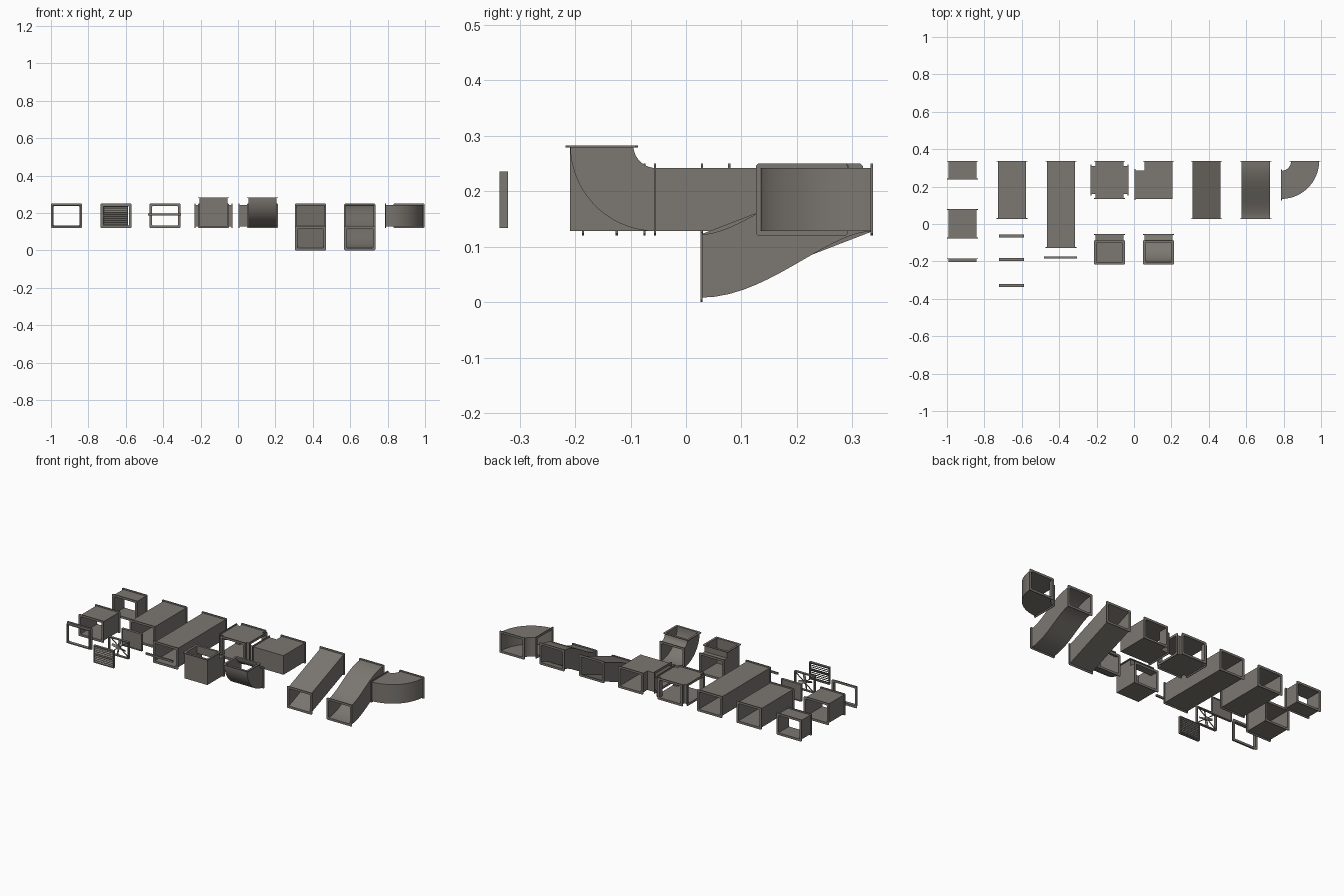
import bpy, bmesh, math
from mathutils import Vector, Matrix

cube = bpy.data.objects.get("Cube")
if cube:
    bpy.data.objects.remove(cube)

metal = bpy.data.materials.new("warm grey metal")
metal.use_nodes = True
metal.diffuse_color = (0.2, 0.185, 0.165, 1)
metal.node_tree.nodes["Principled BSDF"].inputs["Base Color"].default_value = metal.diffuse_color

X, Y, Z = Vector((1, 0, 0)), Vector((0, 1, 0)), Vector((0, 0, 1))
HW, HH = 0.075, 0.057      # half width and half height of a duct
MID, LOW = 0.185, 0.065    # centre heights
BACK = 0.337
WALL, LIP, LIP_T = 0.005, 0.008, 0.004


def finish(name, bm):
    mesh = bpy.data.meshes.new(name)
    bm.to_mesh(mesh)
    bm.free()
    mesh.materials.append(metal)
    obj = bpy.data.objects.new(name, mesh)
    bpy.context.collection.objects.link(obj)
    bpy.ops.object.select_all(action='DESELECT')
    obj.select_set(True)
    bpy.context.view_layer.objects.active = obj
    bpy.ops.object.shade_smooth_by_angle(angle=math.radians(30))
    return obj


def ring(bm, c, u, w, ch):
    """Rectangle with cut corners (or plain when ch is 0)."""
    if not ch:
        signs = ((-1, -1), (1, -1), (1, 1), (-1, 1))
        return [bm.verts.new(c + u * a + w * b) for a, b in signs]
    cu, cw = u - u.normalized() * ch, w - w.normalized() * ch
    pts = (-cu - w, cu - w, u - cw, u + cw, cu + w, w - cu, cw - u, -u - cw)
    return [bm.verts.new(c + p) for p in pts]


def shell(bm, sections, wall, ch=0):
    """Walled tube through sections (centre, u, w, stretch of u), path along u x w."""
    outer, inner = [], []
    for c, u, w, k in sections:
        outer.append(ring(bm, c, u, w, ch))
        inner.append(ring(bm, c, u - u.normalized() * wall * k, w - w.normalized() * wall, ch))
    n = len(outer[0])
    for i in range(n):
        j = (i + 1) % n
        for s in range(len(sections) - 1):
            a, b = outer[s], outer[s + 1]
            bm.faces.new((a[i], a[j], b[j], b[i]))
            a, b = inner[s], inner[s + 1]
            bm.faces.new((a[j], a[i], b[i], b[j]))
        a, b = outer[0], inner[0]
        bm.faces.new((a[j], a[i], b[i], b[j]))
        a, b = outer[-1], inner[-1]
        bm.faces.new((a[i], a[j], b[j], b[i]))


def flange(bm, section, inward):
    """Thin collar round a duct end; inward is +1 at the start and -1 at the end."""
    c, u, w, _ = section
    d = u.cross(w).normalized()
    u, w = u + u.normalized() * LIP, w + w.normalized() * LIP
    ends = sorted((0, inward * LIP_T))
    shell(bm, [(c + d * e, u, w, 1) for e in ends], LIP + WALL, 0.004)


def box(bm, c, size, rot=Matrix()):
    m = Matrix.Translation(c) @ rot @ Matrix.Diagonal((*size, 1))
    bmesh.ops.create_cube(bm, size=1, matrix=m)


def duct(name, sections, flanges=(True, True)):
    bm = bmesh.new()
    shell(bm, sections, WALL)
    if flanges[0]:
        flange(bm, sections[0], 1)
    if flanges[1]:
        flange(bm, sections[-1], -1)
    return finish(name, bm)


def at(x, y, z=MID):
    return (Vector((x, y, z)), X * HW, Z * HH, 1)


def elbow(x, y, turn, radius, half, side, angles):
    """Quarter turn from heading -y to heading turn; 45 degrees alone gives a mitre."""
    pivot = Vector((x, y, MID)) + turn * radius
    out = []
    for deg in angles:
        a = math.radians(deg)
        k = math.sqrt(2) if len(angles) == 3 and deg == 45 else 1
        r = -turn * math.cos(a) - Y * math.sin(a)
        d = turn * math.sin(a) - Y * math.cos(a)
        out.append((pivot + r * radius * k, r * half * k, d.cross(r) * side, k))
    return out


MITRE, CURVE = (0, 45, 90), range(0, 91, 6)

# Straight ducts
for name, x, y0, y1 in (("short_duct", -0.917, 0.238, BACK), ("medium_duct", -0.917, -0.077, 0.08),
                        ("long_duct", -0.652, 0.027, BACK), ("extra_long_duct", -0.391, -0.127, BACK)):
    duct(name, [at(x, y1), at(x, y0)])

# Wall collar
duct("wall_collar", [at(-0.917, -0.184), at(-0.917, -0.204)], (True, False))

# Elbows
duct("mitre_elbow_side", elbow(0.131, BACK, -X, 0.127, HW, HH, MITRE))
duct("curved_elbow_side", elbow(0.915, BACK, -X, 0.128, HW, HH, CURVE))
duct("mitre_elbow_up", elbow(-0.131, -0.054, Z, 0.098, HH, HW, MITRE))
duct("curved_elbow_up", elbow(0.131, -0.054, Z, 0.098, HH, HW, CURVE))

# Offset ducts, straight and S shaped
front = 0.026
duct("slanted_offset_duct", [at(0.388, BACK), at(0.388, front, LOW)])
bend = []
steps = 16
for i in range(steps + 1):
    t = i / steps
    s = t * t * (3 - 2 * t)
    slope = (LOW - MID) * 6 * t * (1 - t)
    d = Vector((0, front - BACK, slope)).normalized()
    c = Vector((0.651, BACK + (front - BACK) * t, MID + (LOW - MID) * s))
    bend.append((c, X * HW, d.cross(X) * HH, 1))
duct("s_bend_offset_duct", bend)

# Four way junction
bm = bmesh.new()
centre = Vector((-0.131, 0.236, MID))
for quarter in range(4):
    rot = Matrix.Rotation(quarter * math.pi / 2, 3, 'Z')
    d, u = rot @ -Y, rot @ X
    arm = [(centre + d * e, u * HW, Z * HH, 1) for e in (HW, 0.101)]
    shell(bm, arm, WALL)
    flange(bm, arm[1], -1)
for s in (-1, 1):
    box(bm, centre + Z * s * (HH - WALL / 2), (2 * HW, 2 * HW, WALL))
finish("four_way_junction", bm)

# Inserts: filter panel, fan and louvre
PW, PH, PD = 0.067, 0.051, 0.015


def insert_frame(bm, y):
    secs = [(Vector((-0.654, y + e * PD / 2, MID)), X * PW, Z * PH, 1) for e in (1, -1)]
    shell(bm, secs, 0.005)
    return Vector((-0.654, y, MID))


bm = bmesh.new()
c = insert_frame(bm, -0.064)
box(bm, c, (2 * PW - 0.008, 0.008, 2 * PH - 0.008))
finish("filter_panel", bm)

bm = bmesh.new()
c = insert_frame(bm, -0.19)
for s in (-1, 1):
    tilt = Matrix.Rotation(s * math.atan2(PH, PW), 4, 'Y')
    box(bm, c + Y * 0.005, (2 * math.hypot(PW, PH) - 0.014, 0.003, 0.005), tilt)
bmesh.ops.create_cone(bm, cap_ends=True, segments=16, radius1=0.011, radius2=0.011, depth=0.013,
                      matrix=Matrix.Translation(c) @ Matrix.Rotation(math.pi / 2, 4, 'X'))
for i in range(4):
    rot = Matrix.Rotation(i * math.pi / 2 + 0.2, 4, 'Y')
    box(bm, c + rot @ Vector((0.027, -0.002, 0)), (0.036, 0.002, 0.014), rot @ Matrix.Rotation(0.5, 4, 'X'))
finish("fan_insert", bm)

bm = bmesh.new()
c = insert_frame(bm, -0.329)
slats = 9
for i in range(slats):
    z = (i - (slats - 1) / 2) * 0.0105
    box(bm, c + Z * z, (2 * PW - 0.008, 0.016, 0.0015), Matrix.Rotation(0.72, 4, 'X'))
box(bm, c - Y * 0.005, (2 * PW - 0.008, 0.004, 0.01))
finish("louvre_insert", bm)

# Hanging strap
bm = bmesh.new()
box(bm, Vector((-0.393, -0.18, 0.192)), (0.178, 0.01, 0.011))
finish("mounting_bar", bm)
